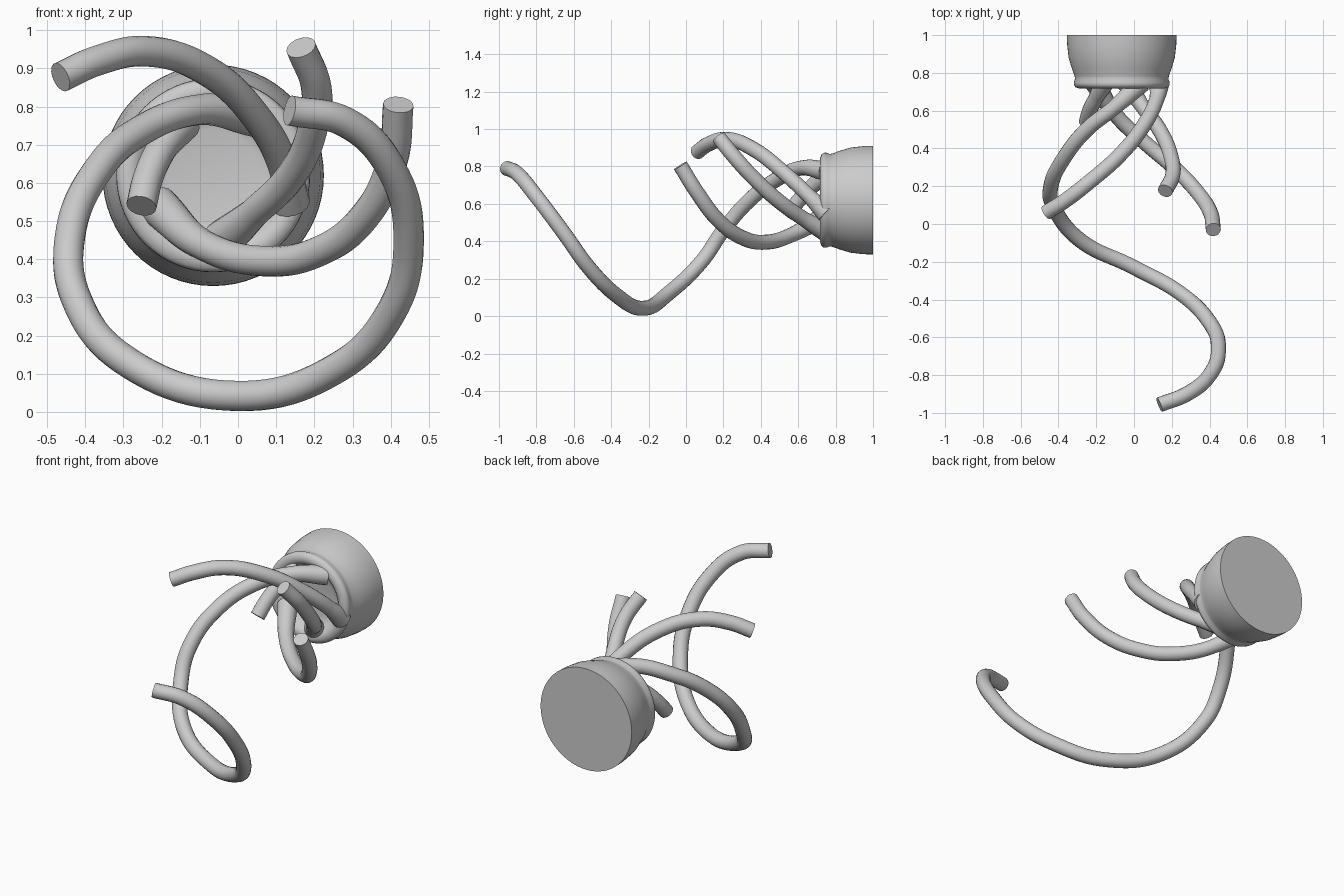
import bpy, bmesh, math

if "Cube" in bpy.data.objects:
    bpy.data.objects.remove(bpy.data.objects["Cube"])

CX, CZ = -0.065, 0.62      # axis of the cup, running along y


def lathe_y(name, profile, steps=64):
    """Revolve (radius, y) pairs around the cup axis."""
    bm = bmesh.new()
    rings = []
    for r, y in profile:
        rings.append([bm.verts.new((CX + r * math.cos(2 * math.pi * i / steps), y,
                                    CZ + r * math.sin(2 * math.pi * i / steps)))
                      for i in range(steps)])
    for a, b in zip(rings, rings[1:]):
        for i in range(steps):
            j = (i + 1) % steps
            bm.faces.new((a[i], a[j], b[j], b[i]))
    bm.faces.new(rings[0])
    bm.faces.new(rings[-1])
    bmesh.ops.recalc_face_normals(bm, faces=bm.faces)
    me = bpy.data.meshes.new(name)
    bm.to_mesh(me)
    bm.free()
    ob = bpy.data.objects.new(name, me)
    bpy.context.collection.objects.link(ob)
    bpy.context.view_layer.objects.active = ob
    ob.select_set(True)
    bpy.ops.object.shade_smooth_by_angle(angle=math.radians(50))
    ob.select_set(False)


def tube(name, pts, radius=0.04):
    """Smooth round tube through the points, flared at its root."""
    cu = bpy.data.curves.new(name, 'CURVE')
    cu.dimensions = '3D'
    cu.bevel_depth = radius
    cu.bevel_resolution = 6
    cu.resolution_u = 10
    cu.use_fill_caps = True
    sp = cu.splines.new('BEZIER')
    sp.bezier_points.add(len(pts) - 1)
    for i, (bp, p) in enumerate(zip(sp.bezier_points, pts)):
        bp.co = p
        bp.handle_left_type = bp.handle_right_type = 'AUTO'
        bp.radius = 1.35 if i == 0 else 1.0
    ob = bpy.data.objects.new(name, cu)
    bpy.context.collection.objects.link(ob)


# cup: flat back, flared wall, beaded rim, shallow dish in front
lathe_y("cup", [(0.29, 1.0), (0.289, 0.95), (0.281, 0.88), (0.263, 0.82),
                (0.25, 0.785), (0.247, 0.768), (0.254, 0.75), (0.253, 0.735),
                (0.244, 0.724), (0.225, 0.717), (0.205, 0.72), (0.188, 0.735),
                (0.172, 0.76), (0.15, 0.778), (0.12, 0.785)])

# arms spiralling out of the rim, listed from root to tip
tube("long_arm", [(0.04, 0.75, 0.775), (-0.1, 0.62, 0.792), (-0.25, 0.5, 0.74),
                  (-0.37, 0.35, 0.63), (-0.44, 0.2, 0.46), (-0.425, 0.09, 0.3),
                  (-0.28, -0.09, 0.125), (0, -0.23, 0.042), (0.25, -0.37, 0.11),
                  (0.4, -0.52, 0.26), (0.447, -0.65, 0.44), (0.4, -0.8, 0.64),
                  (0.28, -0.9, 0.76), (0.135, -0.957, 0.79)])
tube("upper_arm", [(0.135, 0.75, 0.55), (0.12, 0.66, 0.64), (0.05, 0.52, 0.77),
                   (-0.08, 0.36, 0.893), (-0.24, 0.22, 0.945), (-0.37, 0.12, 0.92),
                   (-0.465, 0.06, 0.877)])
tube("right_arm", [(-0.04, 0.75, 0.45), (0.04, 0.63, 0.52), (0.14, 0.49, 0.62),
                   (0.195, 0.36, 0.74), (0.205, 0.26, 0.85), (0.165, 0.175, 0.955)])
tube("lower_arm", [(-0.21, 0.75, 0.54), (-0.09, 0.57, 0.437), (0.07, 0.42, 0.395),
                   (0.21, 0.3, 0.42), (0.33, 0.175, 0.51), (0.405, 0.06, 0.66),
                   (0.42, -0.03, 0.805)])
tube("short_arm", [(-0.15, 0.76, 0.76), (-0.2, 0.67, 0.69), (-0.235, 0.6, 0.615),
                   (-0.253, 0.54, 0.54)])
